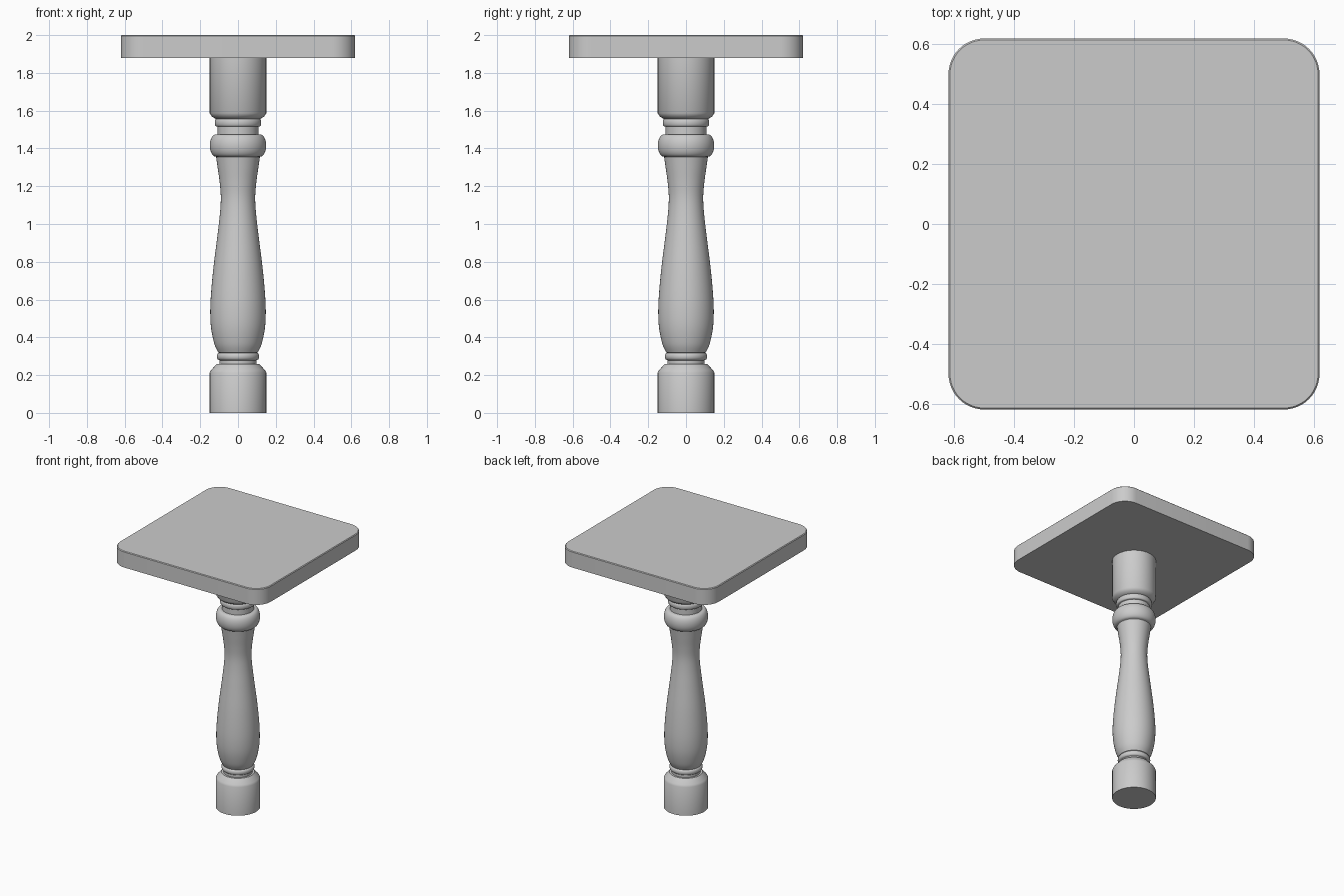
import bpy, bmesh, math

if "Cube" in bpy.data.objects:
    bpy.data.objects.remove(bpy.data.objects["Cube"])


def finish(bm, name, angle):
    bmesh.ops.recalc_face_normals(bm, faces=bm.faces)
    mesh = bpy.data.meshes.new(name)
    bm.to_mesh(mesh)
    bm.free()
    ob = bpy.data.objects.new(name, mesh)
    bpy.context.collection.objects.link(ob)
    bpy.ops.object.select_all(action='DESELECT')
    ob.select_set(True)
    bpy.context.view_layer.objects.active = ob
    bpy.ops.object.shade_smooth_by_angle(angle=math.radians(angle))
    return ob


def smooth(pts, steps=6):
    """Smooth curve through (radius, height) points."""
    p = [pts[0]] + pts + [pts[-1]]
    out = []
    for a, b, c, d in zip(p, p[1:], p[2:], p[3:]):
        for i in range(steps):
            t = i / steps
            out.append(tuple(0.5 * (2 * b[k] + (c[k] - a[k]) * t
                       + (2 * a[k] - 5 * b[k] + 4 * c[k] - d[k]) * t * t
                       + (3 * b[k] - a[k] - 3 * c[k] + d[k]) * t ** 3) for k in (0, 1)))
    return out + [pts[-1]]


def bead(r_in, r_out, z0, z1, n=10):
    """Half-round moulding bulging from r_in to r_out."""
    return [(r_in + (r_out - r_in) * math.sin(math.pi * i / n),
             (z0 + z1) / 2 - (z1 - z0) / 2 * math.cos(math.pi * i / n)) for i in range(n + 1)]


def lathe(name, profile, sides=64):
    bm = bmesh.new()
    rings = [[bm.verts.new((r * math.cos(2 * math.pi * i / sides),
                            r * math.sin(2 * math.pi * i / sides), z)) for i in range(sides)]
             for r, z in profile]
    for lo, hi in zip(rings, rings[1:]):
        for i in range(sides):
            j = (i + 1) % sides
            bm.faces.new((lo[i], lo[j], hi[j], hi[i]))
    bm.faces.new(rings[0][::-1])
    bm.faces.new(rings[-1])
    return finish(bm, name, 35)


# Turned pedestal: foot, lower ring, vase body, collar, upper ring, head block
foot = [(0.15, 0), (0.15, 0.212), (0.143, 0.226), (0.112, 0.26), (0.098, 0.26), (0.098, 0.278)]
body = smooth([(0.105, 0.32), (0.125, 0.365), (0.142, 0.445), (0.147, 0.53), (0.143, 0.63),
               (0.13, 0.77), (0.11, 0.93), (0.096, 1.05), (0.091, 1.14), (0.097, 1.22),
               (0.108, 1.30), (0.116, 1.355)])
neck = [(0.108, 1.475), (0.108, 1.515)]
head = [(0.12, 1.558), (0.138, 1.568), (0.15, 1.587), (0.15, 1.885)]
lathe("pedestal", foot + bead(0.1, 0.112, 0.28, 0.318) + body
      + bead(0.119, 0.149, 1.357, 1.474, 16) + neck + bead(0.115, 0.123, 1.517, 1.556) + head)

# Square top with rounded corners and a fine top chamfer
half, radius, z0, z1, chamfer = 0.62, 0.12, 1.88, 2.0, 0.005
bm = bmesh.new()
rings = []
for z, inset in ((z0, 0), (z1 - chamfer, 0), (z1, chamfer)):
    ring = []
    for q in range(4):
        mid = math.radians(45 + 90 * q)
        cx = math.copysign(half - radius, math.cos(mid))
        cy = math.copysign(half - radius, math.sin(mid))
        for i in range(13):
            a = math.radians(90 * q + 90 * i / 12)
            ring.append(bm.verts.new((cx + (radius - inset) * math.cos(a),
                                      cy + (radius - inset) * math.sin(a), z)))
    rings.append(ring)
n = len(rings[0])
for lo, hi in zip(rings, rings[1:]):
    for i in range(n):
        j = (i + 1) % n
        bm.faces.new((lo[i], lo[j], hi[j], hi[i]))
bm.faces.new(rings[0][::-1])
bm.faces.new(rings[-1])
finish(bm, "table_top", 30)
